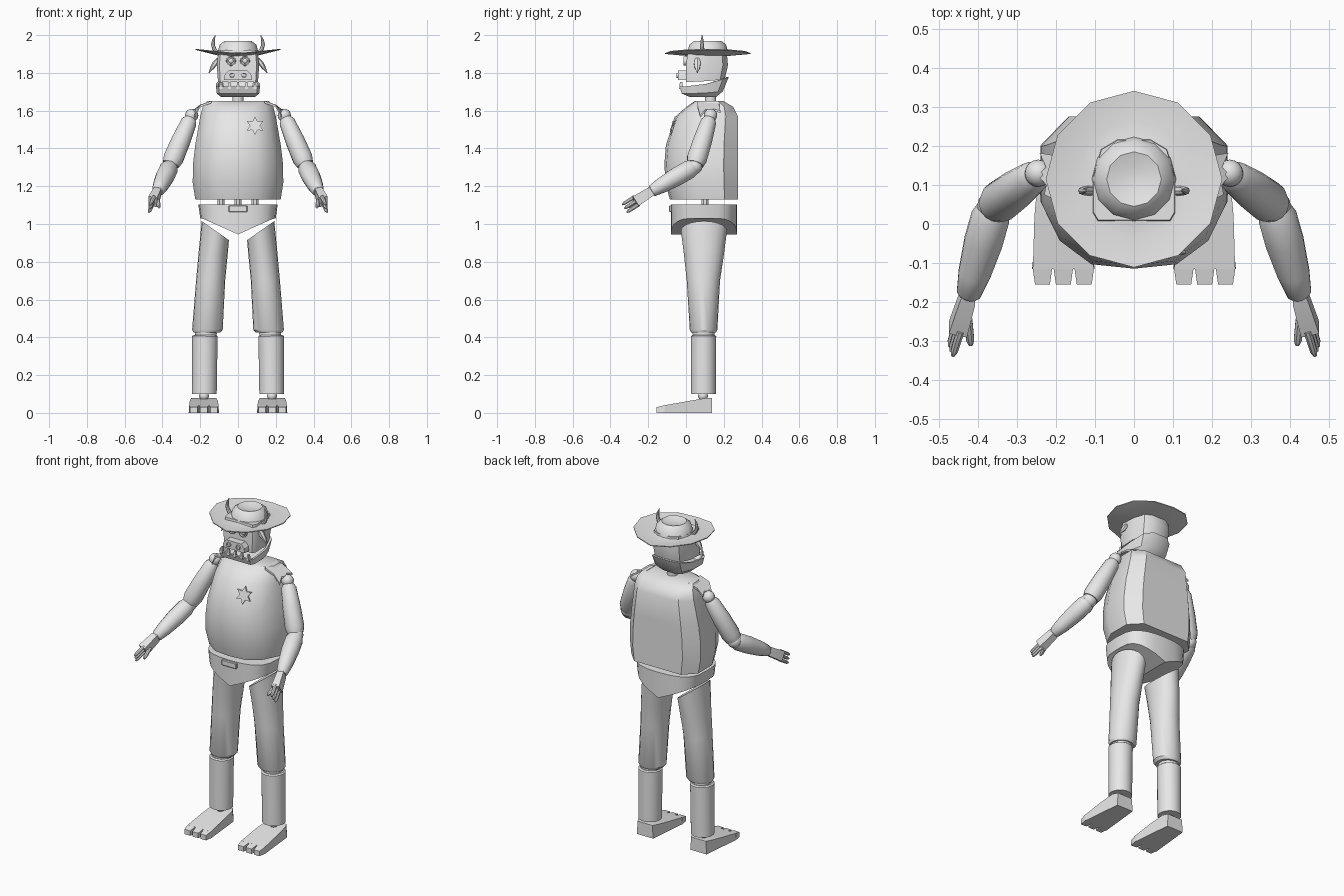
import bpy, bmesh
from math import sin, cos, pi, radians
from mathutils import Vector, Matrix

if "Cube" in bpy.data.objects:
    bpy.data.objects.remove(bpy.data.objects["Cube"])

grey = bpy.data.materials.new("plain_grey")
grey.use_nodes = True
grey.diffuse_color = (.8, .8, .8, 1)
grey.node_tree.nodes["Principled BSDF"].inputs["Base Color"].default_value = (.8, .8, .8, 1)


def finish(name, bm, angle=32):
    bmesh.ops.recalc_face_normals(bm, faces=bm.faces)
    mesh = bpy.data.meshes.new(name)
    bm.to_mesh(mesh)
    bm.free()
    mesh.materials.append(grey)
    mesh.shade_smooth()
    mesh.set_sharp_from_angle(angle=radians(angle))
    obj = bpy.data.objects.new(name, mesh)
    bpy.context.scene.collection.objects.link(obj)
    return obj


def skin(bm, rings, caps=True):
    loops = [[bm.verts.new(p) for p in ring] for ring in rings]
    n = len(loops[0])
    for a, b in zip(loops, loops[1:]):
        for i in range(n):
            j = (i + 1) % n
            bm.faces.new((a[i], a[j], b[j], b[i]))
    if caps:
        bm.faces.new(loops[0])
        bm.faces.new(loops[-1])
    return loops


def loft(name, rings, angle=32):
    bm = bmesh.new()
    skin(bm, rings)
    return finish(name, bm, angle)


def limb(name, start, end, steps, sides=16, flat=1, angle=32):
    """Tube from start to end; steps are (fraction, radius)."""
    start, end = Vector(start), Vector(end)
    axis = (end - start).normalized()
    ref = Vector((1, 0, 0)) if abs(axis.x) < .8 else Vector((0, 0, 1))
    up = axis.cross(ref).normalized()
    side = up.cross(axis)
    turn = pi / sides
    rings = [[start.lerp(end, t) + r * (up * cos(turn + 2 * pi * i / sides)
              + side * flat * sin(turn + 2 * pi * i / sides)) for i in range(sides)]
             for t, r in steps]
    return loft(name, rings, angle)


def ball(name, centre, radius):
    bm = bmesh.new()
    bmesh.ops.create_uvsphere(bm, u_segments=16, v_segments=10, radius=radius,
                              matrix=Matrix.Translation(centre))
    return finish(name, bm)


def box(name, low, high, bevel=0):
    low, high = Vector(low), Vector(high)
    bm = bmesh.new()
    size = high - low
    bmesh.ops.create_cube(bm, size=1, matrix=Matrix.Translation((low + high) / 2)
                          @ Matrix.Diagonal((*size, 1)))
    if bevel:
        bmesh.ops.bevel(bm, geom=bm.edges[:], offset=bevel, segments=1, affect='EDGES')
    return finish(name, bm)


def plate(name, outline, offset):
    shift = Vector(offset)
    return loft(name, [outline, [Vector(p) + shift for p in outline]])


def section(half, w, front, back, z, curl=0):
    """Mirrored outline from half profile of (side, depth) fractions."""
    pts = half + [(-u, v) for u, v in half[-2:0:-1]]
    return [Vector((u * w, front + v * (back - front), z + curl * max(v, 0) ** 2)) for u, v in pts]


def oval(x, y, z, rx, ry, tilt=0, sides=20):
    angles = [2 * pi * i / sides for i in range(sides)]
    return [Vector((x + rx * cos(a), y + ry * sin(a), z + tilt * rx * cos(a))) for a in angles]


# Torso
chest = [(0, -.03), (.46, 0), (.8, .16), (1, .42), (1, .8), (.7, 1), (0, 1)]
loft("torso", [section(chest, *row) for row in (
    (.226, -.075, .275, 1.13), (.24, -.098, .275, 1.22), (.238, -.103, .275, 1.32),
    (.226, -.095, .275, 1.42), (.2, -.045, .275, 1.57), (.187, .01, .25, 1.62),
    (.165, .05, .2, 1.65))], 36)
limb("neck", (0, .13, 1.64), (0, .13, 1.7), [(0, .03), (1, .03)])
for x in (-.09, 0, .09):
    limb("waist_post", (x, .1, 1.09), (x, .1, 1.14), [(0, .02), (1, .02)], 8)

# Six-pointed badge lying on the sloping chest
star = []
for i in range(12):
    r = .026 if i % 2 else .05
    dx, dz = r * sin(i * pi / 6), r * cos(i * pi / 6)
    star.append(Vector((.09 + dx, -.066 + .3 * dz + .1 * dx, 1.52 + dz)))
plate("chest_badge", star, (0, -.008, 0))

# Pelvis with high leg openings
bm = bmesh.new()
count = 24
top, low = [], []
for i in range(count):
    a = 2 * pi * i / count
    x = .21 * (1 if cos(a) > 0 else -1) * abs(cos(a)) ** .8
    y = .095 + .175 * (1 if sin(a) > 0 else -1) * abs(sin(a)) ** .6
    top.append(Vector((x, y, 1.102)))
    low.append(Vector((x * .95, y, .945 + .085 * min(1, abs(x) / .2))))
loops = skin(bm, [top, low], caps=False)
bm.faces.new(loops[0])
under = loops[1]
for i in range(count // 2):
    quad = [under[i], under[i + 1], under[-i - 1], under[-i]]
    bm.faces.new(list(dict.fromkeys(quad)))
finish("pelvis", bm, 40)
box("belt_buckle", (-.05, -.09, 1.063), (.05, -.06, 1.098), .004)

# Head, jaw and face
skull = [(0, 0), (.88, 0), (1, .1), (1, .55), (.8, .88), (.4, 1), (0, 1)]
loft("head", [section(skull, *row) for row in (
    (.106, 0, .205, 1.752, .015), (.112, 0, .222, 1.84), (.104, .01, .215, 1.92))])
loft("jaw", [section(skull, *row) for row in (
    (.09, .02, .16, 1.673), (.112, -.022, .195, 1.69, .012),
    (.117, -.035, .226, 1.727, .05), (.105, -.022, .213, 1.727, .05),
    (.095, -.005, .17, 1.705, .02))])
for i in range(5):
    x = -.09 + .045 * i
    limb("tooth", (x, -.026, 1.715), (x, -.026, 1.752), [(0, .014), (1, .009)], 4, .8)
plate("snout", [(-.074, -.042, 1.762), (.074, -.042, 1.762), (.07, -.042, 1.79),
                (.05, -.042, 1.812), (-.05, -.042, 1.812), (-.07, -.042, 1.79)], (0, .05, 0))
for s, side in ((1, "left"), (-1, "right")):
    limb(side + "_nostril", (s * .032, -.035, 1.787), (s * .032, -.05, 1.787),
         [(0, .014), (1, .014), (1, .009), (.6, .008)], 12)
    limb(side + "_eye_ring", (s * .037, .02, 1.863), (s * .037, -.012, 1.863),
         [(0, .027), (1, .025), (1, .019), (.7, .018)])
    ball(side + "_eye", (s * .037, .005, 1.863), .015)
    limb(side + "_ear", (s * .105, .06, 1.875), (s * .155, .06, 1.8),
         [(0, .012), (.3, .02), (.6, .016), (1, .002)], 6, .7)
    # Horn curving up through the brim
    loft(side + "_horn", [oval(s * x, .085, z, r, r, 0, 8) for x, z, r in (
        (.105, 1.9, .013), (.125, 1.925, .012), (.133, 1.95, .01),
        (.13, 1.975, .007), (.12, 2, .002))])

# Hat with the brim raised at the sides
def hat_ring(r, z, lift=0):
    return [p + Vector((0, 0, lift * abs(p.x) / r)) for p in oval(0, .115, z, r, r, 0, 12)]

loft("hat", [hat_ring(.09, 1.888), hat_ring(.226, 1.9, .022), hat_ring(.226, 1.905, .022),
             hat_ring(.15, 1.9, .006), hat_ring(.108, 1.908), hat_ring(.097, 1.95),
             hat_ring(.07, 1.97), hat_ring(.03, 1.958)], 45)

for s, side in ((1, "left"), (-1, "right")):
    # Shoulder plate with ragged outer points
    pad = [(.14, .06, 1.652), (.2, .06, 1.63), (.23, .075, 1.575), (.225, .1, 1.605),
           (.247, .125, 1.608), (.225, .145, 1.61), (.242, .182, 1.6),
           (.2, .175, 1.632), (.14, .18, 1.652)]
    plate(side + "_shoulder_plate", [(s * x, y, z) for x, y, z in pad], (0, 0, -.012))

    # Arm
    shoulder, elbow = (s * .245, .13, 1.575), (s * .36, .045, 1.305)
    wrist, knuckle = (s * .425, -.185, 1.172), (s * .451, -.27, 1.118)
    ball(side + "_shoulder", shoulder, .035)
    limb(side + "_upper_arm", shoulder, elbow,
         [(.06, .03), (.13, .042), (.5, .051), (.85, .054), (.96, .045)])
    ball(side + "_elbow", elbow, .042)
    limb(side + "_forearm", elbow, wrist,
         [(.03, .042), (.12, .05), (.4, .05), (.75, .042), (.97, .032), (1, .025)])
    limb(side + "_palm", wrist, knuckle, [(-.1, .03), (.1, .036), (1, .042)], 4, .8)
    ahead = (Vector(knuckle) - Vector(wrist)).normalized()
    for k in (-1, 0, 1):
        root = Vector(knuckle) + Vector((s * -.004 * k, -.012 * k, .02 * k))
        limb(side + "_finger", root - ahead * .01, root + ahead * .068,
             [(0, .011), (.8, .01), (1, .005)], 8)
    limb(side + "_thumb", (s * .425, -.245, 1.125), (s * .418, -.31, 1.088),
         [(0, .012), (.8, .011), (1, .006)], 8)

    # Leg
    loft(side + "_thigh", [oval(s * .12, .095, .965, .072, .122, s * .7),
                           oval(s * .132, .095, .84, .076, .106, s * .2),
                           oval(s * .145, .092, .7, .077, .088),
                           oval(s * .162, .093, .44, .081, .073),
                           oval(s * .165, .093, .425, .07, .065)])
    ball(side + "_knee", (s * .17, .093, .42), .058)
    limb(side + "_shin", (s * .175, .093, .412), (s * .178, .093, .1),
         [(0, .06), (.02, .068), (1, .066)], 20)
    ball(side + "_ankle", (s * .18, .09, .09), .026)

    # Foot: wedge with three toes
    bm = bmesh.new()
    profile = [(-.115, 0), (-.115, .04), (.02, .064), (.11, .079), (.138, .079), (.138, 0)]
    widths = [.08, .078, .074, .066, .05, .055]
    skin(bm, [[(s * .181 + k * w, y, z) for (y, z), w in zip(profile, widths)] for k in (-1, 1)])
    finish(side + "_foot", bm)
    for k in (-1, 0, 1):
        x = s * .181 + k * .0535
        toe = [(-.155, 0), (-.155, .03), (-.11, .041), (-.11, 0)]
        reach = (.019, .019, .0255, .0255)
        loft(side + "_toe", [[(x + m * w, y, z) for (y, z), w in zip(toe, reach)] for m in (-1, 1)])
